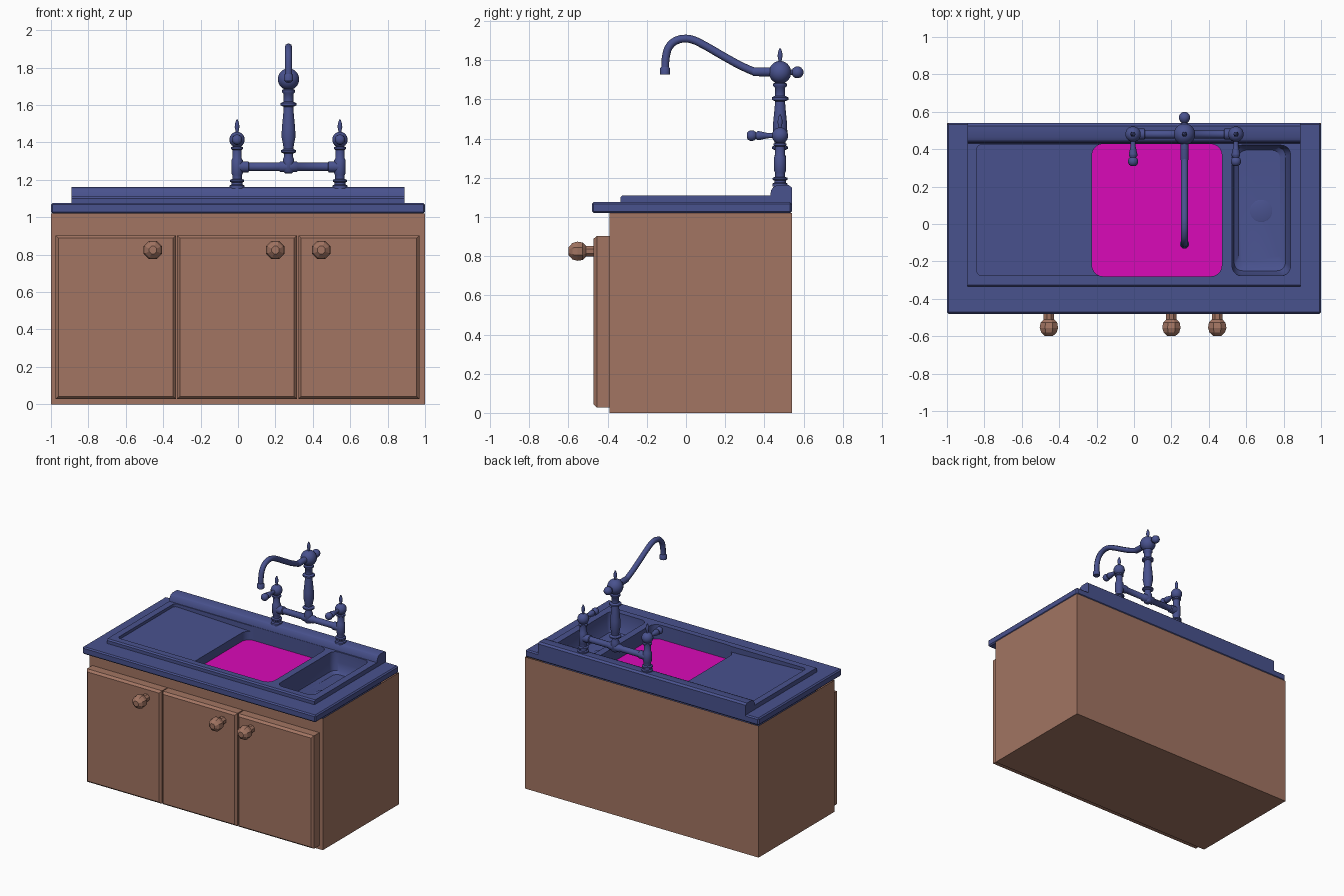
import bpy, bmesh, math
from mathutils import Vector, Matrix

if "Cube" in bpy.data.objects:
    bpy.data.objects.remove(bpy.data.objects["Cube"])


def material(name, col):
    m = bpy.data.materials.new(name)
    m.diffuse_color = (*col, 1)
    m.use_nodes = True
    m.node_tree.nodes["Principled BSDF"].inputs["Base Color"].default_value = m.diffuse_color
    return m


BROWN = material("brown wood", (0.36, 0.176, 0.122))
BLUE = material("blue enamel", (0.066, 0.084, 0.27))
PINK = material("magenta basin", (0.70, 0.003, 0.48))


def finish(name, bm, mat, smooth=None):
    bmesh.ops.recalc_face_normals(bm, faces=bm.faces)
    me = bpy.data.meshes.new(name)
    bm.to_mesh(me)
    bm.free()
    ob = bpy.data.objects.new(name, me)
    bpy.context.collection.objects.link(ob)
    me.materials.append(mat)
    if smooth:
        shade(ob, smooth)
    return ob


def shade(ob, angle):
    bpy.ops.object.select_all(action='DESELECT')
    ob.select_set(True)
    bpy.context.view_layer.objects.active = ob
    bpy.ops.object.shade_smooth_by_angle(angle=math.radians(angle))


def box(name, lo, hi, mat, open_top=False):
    bm = bmesh.new()
    lo, hi = Vector(lo), Vector(hi)
    bmesh.ops.create_cube(bm, size=1, matrix=Matrix.Translation((lo + hi) / 2)
                          @ Matrix.Diagonal((*(hi - lo), 1)))
    if open_top:
        top = max(bm.faces, key=lambda f: f.calc_center_median().z)
        bmesh.ops.delete(bm, geom=[top], context='FACES_ONLY')
    return finish(name, bm, mat)


def bridge_rings(bm, rings):
    for a, b in zip(rings, rings[1:]):
        n = len(a)
        for i in range(n):
            bm.faces.new((a[i], a[(i + 1) % n], b[(i + 1) % n], b[i]))
    bm.faces.new(rings[0][::-1])
    bm.faces.new(rings[-1])


def lathe(name, origin, profile, mat, axis=(0, 0, 1), sides=16, smooth=50):
    """Turned part: profile is (radius, distance along axis)."""
    rot = Vector((0, 0, 1)).rotation_difference(Vector(axis)).to_matrix()
    bm = bmesh.new()
    rings = []
    for r, h in profile:
        rings.append([bm.verts.new(Vector(origin) + rot @ Vector(
            (r * math.cos(math.tau * (i + .5) / sides), r * math.sin(math.tau * (i + .5) / sides), h)))
            for i in range(sides)])
    bridge_rings(bm, rings)
    return finish(name, bm, mat, smooth)


def ball(radius, centre, start=-70, stop=70, steps=8):
    """Profile points of a ball, to be joined into a lathe profile."""
    out = []
    for i in range(steps + 1):
        a = math.radians(start + (stop - start) * i / steps)
        out.append((radius * math.cos(a), centre + radius * math.sin(a)))
    return out


def rounded_loft(name, sections, tilt=0.0):
    """Rounded-rectangle cutter; the first section can slope along x."""
    bm = bmesh.new()
    rings = []
    for k, (x0, x1, y0, y1, r, z) in enumerate(sections):
        ring = []
        for cx, cy, a0 in ((x1 - r, y1 - r, 0), (x0 + r, y1 - r, 90),
                           (x0 + r, y0 + r, 180), (x1 - r, y0 + r, 270)):
            for j in range(6):
                a = math.radians(a0 + 18 * j)
                x, y = cx + r * math.cos(a), cy + r * math.sin(a)
                ring.append(bm.verts.new((x, y, z + (tilt * (x - x0) if k == 0 else 0))))
        rings.append(ring)
    bridge_rings(bm, rings)
    return finish(name, bm, BLUE)


def cut(ob, cutter):
    mod = ob.modifiers.new("cut", 'BOOLEAN')
    mod.operation, mod.solver, mod.object = 'DIFFERENCE', 'EXACT', cutter
    bpy.context.view_layer.objects.active = ob
    bpy.ops.object.modifier_apply(modifier=mod.name)
    bpy.data.objects.remove(cutter)


# Cabinet, doors and knobs
box("cabinet", (-1, -0.39, 0), (1, 0.54, 1.02), BROWN, open_top=True)
for side, x0, x1, knob_x in (("left", -0.975, -0.332, -0.455),
                             ("middle", -0.326, 0.315, 0.2),
                             ("right", 0.323, 0.97, 0.445)):
    bm = bmesh.new()
    rings = []
    for inset, y in ((0, -0.385), (0, -0.455), (0.015, -0.472)):
        a, b, c, d = x0 + inset, x1 - inset, 0.028 + inset, 0.903 - inset
        rings.append([bm.verts.new((x, y, z)) for x, z in ((a, c), (b, c), (b, d), (a, d))])
    bridge_rings(bm, rings)
    finish(side + "_door", bm, BROWN)
    lathe(side + "_knob", (knob_x, -0.465, 0.825),
          [(0.03, 0), (0.03, 0.045), (0.048, 0.062), (0.053, 0.09), (0.045, 0.115), (0.022, 0.135)],
          BROWN, (0, -1, 0), 8, 20)

# Countertop with an opening for the sink
counter = box("countertop", (-1, -0.48, 1.02), (1, 0.54, 1.076), BLUE)
bev = counter.modifiers.new("edge", 'BEVEL')
bev.width, bev.segments = 0.009, 1
bpy.context.view_layer.objects.active = counter
bpy.ops.object.modifier_apply(modifier="edge")
cut(counter, box("opening", (-0.87, -0.31, 0.9), (0.87, 0.46, 1.2), BLUE))

# Sink body with raised back ledge
bm = bmesh.new()
side_profile = [(-0.32, 0.9), (-0.32, 1.04), (-0.335, 1.04), (-0.335, 1.10), (-0.325, 1.11),
                (0.43, 1.11), (0.434, 1.135), (0.446, 1.153), (0.465, 1.162), (0.525, 1.162),
                (0.54, 1.15), (0.54, 1.03), (0.48, 1.03), (0.48, 0.9)]
bridge_rings(bm, [[bm.verts.new((x, y, z)) for y, z in side_profile] for x in (-0.89, 0.89)])
sink = finish("sink", bm, BLUE)
sink.data.materials.append(PINK)

# Drainboard, main basin and side basin
cut(sink, rounded_loft("drain_cut", [(-0.84, 0.0, -0.275, 0.424, 0.025, 1.088),
                                     (-0.84, 0.0, -0.275, 0.424, 0.025, 1.3)], -0.035))
cut(sink, rounded_loft("main_cut", [(-0.225, 0.47, -0.28, 0.428, 0.06, 1.0),
                                    (-0.225, 0.47, -0.28, 0.428, 0.06, 1.3)]))
cut(sink, rounded_loft("side_cut", [(0.56, 0.78, -0.21, 0.395, 0.04, 0.95),
                                    (0.535, 0.81, -0.25, 0.41, 0.045, 0.97),
                                    (0.525, 0.835, -0.275, 0.42, 0.05, 1.03),
                                    (0.523, 0.84, -0.28, 0.424, 0.05, 1.3)]))
for f in sink.data.polygons:
    if f.normal.z > 0.9 and abs(f.center.z - 1.0) < 0.01:
        f.material_index = 1
shade(sink, 30)
lathe("drain_plug", (0.68, 0.07, 0.948), [(0.06, 0), (0.06, 0.005), (0.054, 0.007)], BLUE)

# Tap side posts, each with a ball, finial and lever
FY = 0.48
finial = [(0.008, 0), (0.008, 0.008), (0.013, 0.03), (0.011, 0.05), (0.004, 0.07)]
for side, x in (("left", -0.005), ("right", 0.545)):
    lathe(side + "_tap_post", (x, FY, 0),
          [(0.04, 1.155), (0.04, 1.17), (0.03, 1.175), (0.03, 1.185), (0.038, 1.19), (0.038, 1.2),
           (0.026, 1.205), (0.026, 1.225), (0.031, 1.235), (0.031, 1.305), (0.025, 1.315),
           (0.025, 1.36), (0.033, 1.365), (0.033, 1.375)] + ball(0.042, 1.415, -60, 75), BLUE)
    lathe(side + "_tap_finial", (x, FY, 1.452), finial, BLUE)
    lathe(side + "_tap_lever", (x, FY, 1.415),
          [(0.013, 0.03), (0.013, 0.055), (0.015, 0.07), (0.023, 0.105), (0.023, 0.115),
           (0.014, 0.125), (0.014, 0.13)] + ball(0.028, 0.145, -50, 60, 5), BLUE, (0, -1, 0))

# Bridge pipe and central column
lathe("bridge_pipe", (-0.005, FY, 1.27),
      [(0.03, 0), (0.03, 0.06), (0.023, 0.065), (0.023, 0.225), (0.029, 0.23), (0.029, 0.32),
       (0.023, 0.325), (0.023, 0.485), (0.03, 0.49), (0.03, 0.55)], BLUE, (1, 0, 0))
lathe("column", (0.27, FY, 0),
      [(0.018, 1.235), (0.03, 1.245), (0.03, 1.31), (0.024, 1.325), (0.024, 1.34), (0.042, 1.348),
       (0.042, 1.358), (0.026, 1.366), (0.03, 1.39), (0.038, 1.43), (0.036, 1.48), (0.028, 1.56),
       (0.026, 1.59), (0.043, 1.598), (0.043, 1.61), (0.027, 1.618), (0.027, 1.66),
       (0.036, 1.668), (0.036, 1.68)] + ball(0.058, 1.738, -65, 78, 10), BLUE)
lathe("column_finial", (0.27, FY, 1.79), finial, BLUE)
lathe("rear_knob", (0.27, FY, 1.738),
      [(0.015, 0.04), (0.015, 0.065)] + ball(0.031, 0.089, -55, 80, 6), BLUE, (0, 1, 0))

# Swan neck spout
curve = bpy.data.curves.new("spout", 'CURVE')
curve.dimensions = '3D'
curve.bevel_depth, curve.bevel_resolution, curve.use_fill_caps = 0.02, 2, True
curve.resolution_u = 5
path = [(0.45, 1.738), (0.36, 1.74), (0.30, 1.762), (0.20, 1.815), (0.09, 1.878), (0.04, 1.902),
        (0, 1.91), (-0.05, 1.9), (-0.085, 1.87), (-0.102, 1.82), (-0.107, 1.74)]
spline = curve.splines.new('BEZIER')
spline.bezier_points.add(len(path) - 1)
for p, (y, z) in zip(spline.bezier_points, path):
    p.co = (0.27, y, z)
    p.handle_left_type = p.handle_right_type = 'AUTO'
curve.materials.append(BLUE)
bpy.context.collection.objects.link(bpy.data.objects.new("spout", curve))
lathe("spout_tip", (0.27, -0.107, 1.728), [(0.025, 0), (0.025, 0.032), (0.02, 0.038)], BLUE)
lathe("spout_collar", (0.27, 0.34, 1.741), [(0.02, 0), (0.023, 0.01), (0.023, 0.1)], BLUE, (0, 1, 0))
